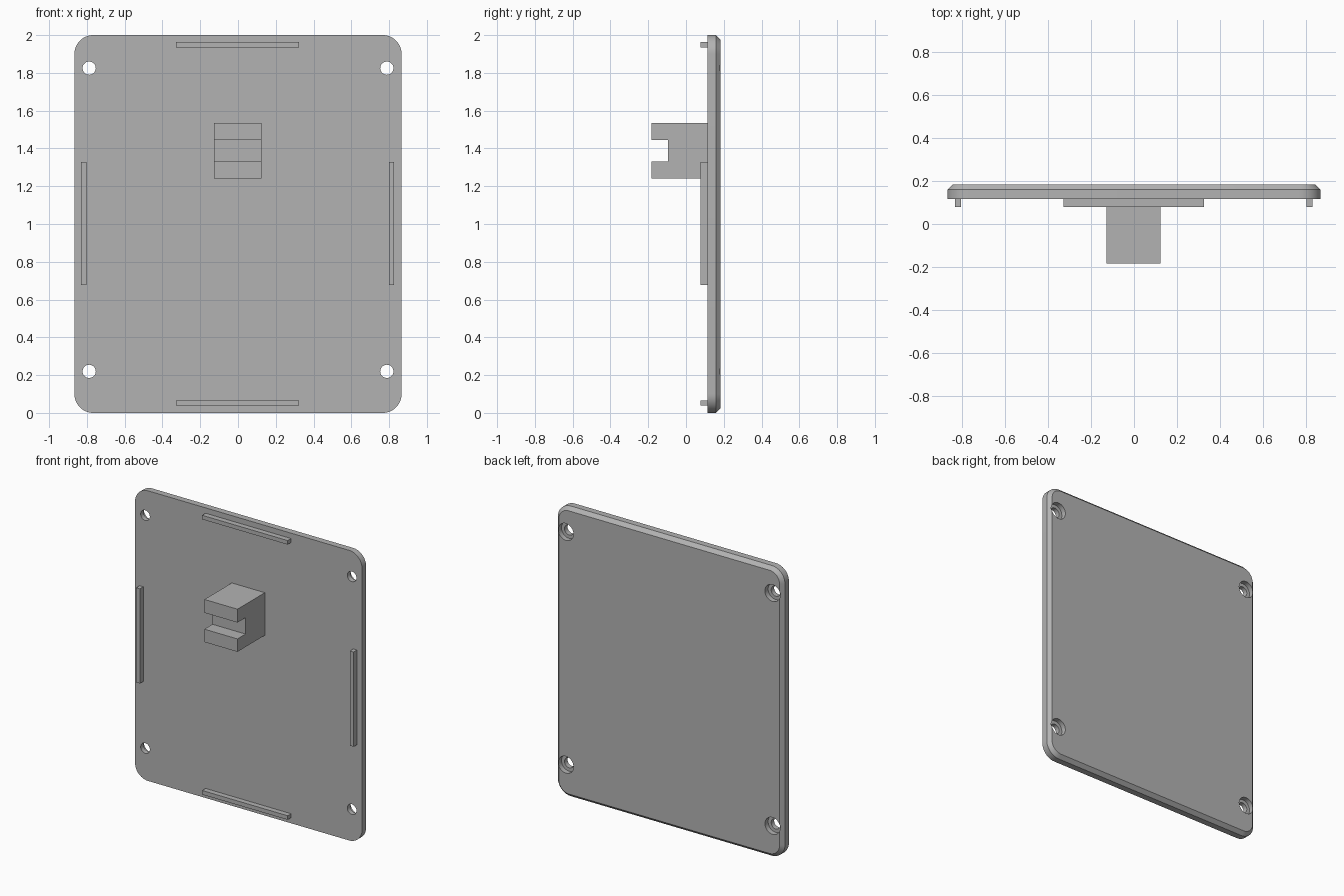
import bpy, bmesh, math
from mathutils import Matrix

if "Cube" in bpy.data.objects:
    bpy.data.objects.remove(bpy.data.objects["Cube"], do_unlink=True)

# One grey for every part
grey = bpy.data.materials.new("mid_grey")
grey.use_nodes = True
COLOUR = (0.45, 0.45, 0.45, 1)
grey.diffuse_color = COLOUR
grey.node_tree.nodes["Principled BSDF"].inputs["Base Color"].default_value = COLOUR

HALF_W, HEIGHT = 0.866, 2.0
CORNER, CHAMFER = 0.1, 0.024
FRONT, BACK = 0.115, 0.183
HOLE_X, HOLE_Z = 0.788, (0.22, 1.825)
RIB_FRONT = 0.078


def make_object(name, bm):
    bmesh.ops.recalc_face_normals(bm, faces=bm.faces)
    mesh = bpy.data.meshes.new(name)
    bm.to_mesh(mesh)
    bm.free()
    mesh.materials.append(grey)
    obj = bpy.data.objects.new(name, mesh)
    bpy.context.collection.objects.link(obj)
    return obj


def box(name, x0, x1, y0, y1, z0, z1):
    bm = bmesh.new()
    place = (Matrix.Translation(((x0 + x1) / 2, (y0 + y1) / 2, (z0 + z1) / 2))
             @ Matrix.Diagonal((x1 - x0, y1 - y0, z1 - z0, 1)))
    bmesh.ops.create_cube(bm, size=1, matrix=place)
    return make_object(name, bm)


def rounded_outline(inset, steps=12):
    """Rounded rectangle in x and z, drawn in by inset."""
    r = CORNER - inset
    cx, cz = HALF_W - CORNER, HEIGHT / 2 - CORNER
    points = []
    for q, (sx, sz) in enumerate([(1, 1), (-1, 1), (-1, -1), (1, -1)]):
        for i in range(steps + 1):
            a = math.pi / 2 * (q + i / steps)
            points.append((sx * cx + r * math.cos(a),
                           HEIGHT / 2 + sz * cz + r * math.sin(a)))
    return points


def cutter(name, radius, y0, y1):
    """Cylinders along y at all four screw positions."""
    bm = bmesh.new()
    for x in (-HOLE_X, HOLE_X):
        for z in HOLE_Z:
            place = (Matrix.Translation((x, (y0 + y1) / 2, z))
                     @ Matrix.Rotation(math.pi / 2, 4, "X"))
            bmesh.ops.create_cone(bm, cap_ends=True, segments=40, radius1=radius,
                                  radius2=radius, depth=y1 - y0, matrix=place)
    obj = make_object(name, bm)
    obj.hide_render = True
    return obj


# Plate with rounded corners and a chamfered back rim
bm = bmesh.new()
rings = []
for y, inset in ((FRONT, 0), (BACK - CHAMFER, 0), (BACK, CHAMFER)):
    rings.append([bm.verts.new((x, y, z)) for x, z in rounded_outline(inset)])
for low, high in zip(rings, rings[1:]):
    for i in range(len(low)):
        j = (i + 1) % len(low)
        bm.faces.new((low[i], low[j], high[j], high[i]))
bm.faces.new(rings[0])
bm.faces.new(rings[-1])
plate = make_object("cover_plate", bm)

# Screw holes, counterbored from the back
cutters = [cutter("screw_hole_cutter", 0.035, FRONT - 0.1, BACK + 0.1),
           cutter("counterbore_cutter", 0.058, BACK - 0.035, BACK + 0.1)]
for tool in cutters:
    mod = plate.modifiers.new(tool.name, "BOOLEAN")
    mod.operation = "DIFFERENCE"
    mod.solver = "EXACT"
    mod.object = tool
bpy.context.view_layer.update()
graph = bpy.context.evaluated_depsgraph_get()
cut_mesh = bpy.data.meshes.new_from_object(plate.evaluated_get(graph))
plate.modifiers.clear()
plate.data = cut_mesh
for tool in cutters:
    bpy.data.objects.remove(tool, do_unlink=True)

bpy.ops.object.select_all(action="DESELECT")
plate.select_set(True)
bpy.context.view_layer.objects.active = plate
bpy.ops.object.shade_smooth_by_angle(angle=math.radians(30))

# Locating ribs on the front
for name, z in (("bottom_rib", 0.052), ("top_rib", 1.949)):
    box(name, -0.328, 0.324, RIB_FRONT, FRONT, z - 0.014, z + 0.014)
for name, x in (("right_rib", -0.817), ("left_rib", 0.813)):
    box(name, x - 0.014, x + 0.014, RIB_FRONT, FRONT, 0.676, 1.329)

# Slotted clip block: side profile in y and z, extruded across x
profile = [(FRONT, 1.242), (-0.183, 1.242), (-0.183, 1.331), (-0.095, 1.331),
           (-0.095, 1.444), (-0.183, 1.444), (-0.183, 1.536), (FRONT, 1.536)]
bm = bmesh.new()
side = bm.faces.new([bm.verts.new((-0.128, y, z)) for y, z in profile])
swept = bmesh.ops.extrude_face_region(bm, geom=[side], use_keep_orig=True)
bmesh.ops.translate(bm, vec=(0.252, 0, 0),
                    verts=[v for v in swept["geom"] if isinstance(v, bmesh.types.BMVert)])
make_object("slotted_block", bm)
